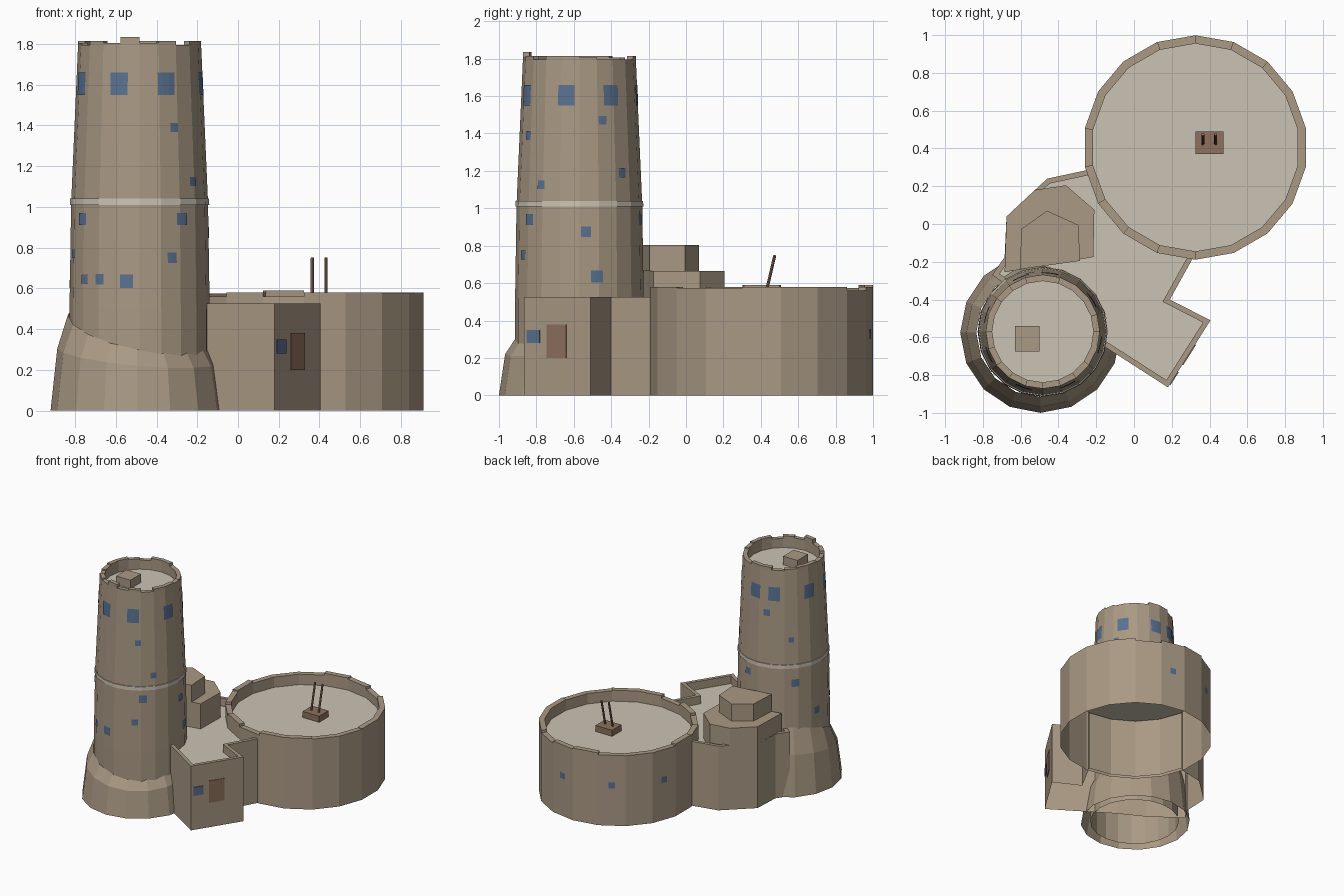
import bpy, bmesh, math, random
from math import sin, cos, radians
from mathutils import Vector

random.seed(4)
cube = bpy.data.objects.get("Cube")
if cube:
    bpy.data.objects.remove(cube)


def material(name, rgb):
    m = bpy.data.materials.new(name)
    m.use_nodes = True
    m.diffuse_color = (*rgb, 1)
    m.node_tree.nodes["Principled BSDF"].inputs["Base Color"].default_value = (*rgb, 1)
    return m


STONE = material("tan stone", (0.40, 0.32, 0.23))
PALE = material("pale paving", (0.60, 0.54, 0.455))
GLASS = material("blue glass", (0.10, 0.165, 0.28))
WOOD = material("brown wood", (0.27, 0.165, 0.11))


def finish(name, bm, *mats):
    bmesh.ops.remove_doubles(bm, verts=bm.verts, dist=1e-5)
    me = bpy.data.meshes.new(name)
    bm.to_mesh(me)
    bm.free()
    for m in mats:
        me.materials.append(m)
    ob = bpy.data.objects.new(name, me)
    bpy.context.collection.objects.link(ob)
    return ob


def polar(c, r, deg):
    """Point around c; 0 degrees is the front, 90 is +x."""
    return (c[0] + r * sin(radians(deg)), c[1] - r * cos(radians(deg)))


def lathe(name, c, profile, n, mats, floor=False):
    """Turn (radius, height) points; heights may be functions of the angle."""
    bm = bmesh.new()
    rings = []
    for i in range(n):
        a = 360 * i / n
        rings.append([bm.verts.new((*polar(c, r, a), z(a) if callable(z) else z))
                      for r, z in profile])
    for i in range(n):
        p, q = rings[i], rings[(i + 1) % n]
        for j in range(len(profile) - 1):
            f = bm.faces.new((p[j], q[j], q[j + 1], p[j + 1]))
    if floor:
        bm.faces.new([r[-1] for r in rings]).material_index = 1
    return finish(name, bm, *mats)


def prism(bm, pts, z0, z1):
    lo = [bm.verts.new((x, y, z0)) for x, y in pts]
    hi = [bm.verts.new((x, y, z1)) for x, y in pts]
    bm.faces.new(lo[::-1])
    top = bm.faces.new(hi)
    n = len(pts)
    for i in range(n):
        j = (i + 1) % n
        bm.faces.new((lo[i], lo[j], hi[j], hi[i]))
    return top


def block(name, pts, z0, z1, mat):
    bm = bmesh.new()
    prism(bm, pts, z0, z1)
    return finish(name, bm, mat)


def rect(x0, x1, y0, y1):
    return [(x0, y0), (x1, y0), (x1, y1), (x0, y1)]


def merlons(name, c, ro, ri, n, z, rises):
    """Uneven raised blocks on a round parapet, one per side."""
    bm = bmesh.new()
    for i in range(n):
        if rises[i]:
            a, b = 360 * i / n, 360 * (i + 1) / n
            prism(bm, [polar(c, ro, a), polar(c, ro, b),
                       polar(c, ri, b), polar(c, ri, a)], z, z + rises[i])
    finish(name, bm, STONE)


def windows(name, c, radius, items):
    """Thin panes wrapped on a round wall: (angle, height, width, tallness)."""
    bm = bmesh.new()
    for a, z, w, h in items:
        cols = []
        for k in range(4):
            pair = []
            for zz in (z - h / 2, z + h / 2):
                r = radius(zz)
                pair.append(bm.verts.new((*polar(c, r, a + math.degrees(w / r) * (k / 3 - 0.5)), zz)))
            cols.append(pair)
        for p, q in zip(cols, cols[1:]):
            bm.faces.new((p[0], q[0], q[1], p[1]))
    finish(name, bm, GLASS)


# Tall tower: tapered hollow shaft with a sunken roof
T = (-0.483, -0.57)
SHAFT = [(0.345, 0), (0.344, 0.5), (0.336, 1.02), (0.302, 1.795)]


def shaft_radius(z):
    for (r0, z0), (r1, z1) in zip(SHAFT, SHAFT[1:]):
        if z <= z1:
            return r0 + (r1 - r0) * (z - z0) / (z1 - z0) + 0.002


lathe("tower_shaft", T, SHAFT + [(0.268, 1.795), (0.268, 1.72)], 20, (STONE, PALE), True)
rises = [random.choice((0, 0.01, 0.02, 0.02)) for i in range(20)]
rises[19] = 0.04
merlons("tower_merlons", T, 0.302, 0.268, 20, 1.795, rises)
lathe("tower_band", T, [(0.33, 1.01), (0.342, 1.01), (0.341, 1.04), (0.33, 1.04)], 20, (PALE,))
block("roof_hatch", rect(-0.63, -0.5, -0.675, -0.54), 1.72, 1.79, STONE)

# Flared foot whose upper edge climbs toward the back
lathe("tower_foot", (-0.495, -0.575), [
    (0.425, 0),
    (0.392, lambda a: 0.27 - 0.05 * cos(radians(a)) - 0.035 * sin(radians(a))),
    (0.34, lambda a: 0.41 - 0.11 * cos(radians(a)) - 0.06 * sin(radians(a)))], 16, (STONE,))

# Tower windows
panes = [(a, 1.605, 0.09, 0.11) for a in (-67, -19, 25, 77, 123, 173, 202, 253)]
for a, z, s in [(32, 1.39, 0.045), (52, 1.125, 0.045), (-56, 0.94, 0.06), (38, 0.94, 0.06),
                (-71, 0.77, 0.04), (28, 0.75, 0.05), (-52, 0.645, 0.045), (-35, 0.645, 0.05),
                (-11, 0.635, 0.065), (113, 1.47, 0.045), (134, 1.19, 0.05), (96, 0.875, 0.055),
                (106, 0.635, 0.065), (164, 0.94, 0.055), (192, 1.45, 0.05), (225, 1.24, 0.04),
                (230, 0.89, 0.06), (261, 0.63, 0.055)]:
    panes.append((a, z, s, s))
windows("tower_windows", T, shaft_radius, panes)

# Wide round drum, open underneath
D = (0.325, 0.405)
lathe("drum", D, [(0.594, 0), (0.594, 0.56), (0.55, 0.56), (0.55, 0.49)], 18, (STONE, PALE), True)
merlons("drum_merlons", D, 0.594, 0.55, 18, 0.56,
        [random.choice((0, 0.015, 0.02, 0.03)) for i in range(18)])
windows("drum_windows", D, lambda z: 0.588, [(a, 0.33, 0.05, 0.05) for a in (170, 210, 250)])

# Gun mount with twin leaning barrels on the drum roof
block("gun_base", rect(0.325, 0.475, 0.37, 0.49), 0.49, 0.54, WOOD)
for side, x in (("right", 0.365), ("left", 0.432)):
    a, b = Vector((x, 0.425, 0.535)), Vector((x, 0.475, 0.75))
    bpy.ops.mesh.primitive_cylinder_add(vertices=8, radius=0.008, depth=(b - a).length,
                                        location=(a + b) / 2)
    ob = bpy.context.object
    ob.name = side + "_barrel"
    ob.rotation_euler = (b - a).to_track_quat("Z", "Y").to_euler()
    ob.data.materials.append(WOOD)

# Courtyard joining both towers, with a parapet around a sunken floor
gate_a, gate_b = Vector((0.18, -0.865, 0)), Vector((0.405, -0.51, 0))
outline = [gate_a.xy, gate_b.xy, (0.19, -0.40)]
outline += [polar(D, 0.562, -a) for a in range(0, 81, 20)]
outline += [(-0.25, 0.285), (-0.46, 0.24), (-0.675, 0.04), (-0.685, -0.175), (-0.75, -0.27),
            (-0.5, -0.45), (-0.3, -0.557)]
bm = bmesh.new()
yard = prism(bm, outline, 0, 0.525)
bmesh.ops.delete(bm, geom=[f for f in bm.faces if all(v.co.z < 0.01 for v in f.verts)],
                 context="FACES_ONLY")
bmesh.ops.inset_region(bm, faces=[yard], thickness=0.028, use_even_offset=True)
walls = bmesh.ops.extrude_discrete_faces(bm, faces=[yard])["faces"]
for f in walls:
    f.material_index = 1
    bmesh.ops.translate(bm, verts=f.verts, vec=(0, 0, -0.065))
finish("courtyard", bm, STONE, PALE)

# Stepped turret behind the tall tower
block("turret_lower", [(-0.685, -0.255), (-0.215, -0.175), (-0.21, 0.075), (-0.36, 0.205),
                       (-0.525, 0.18), (-0.675, 0.04)], 0.4, 0.665, STONE)
block("turret_upper", [(-0.605, -0.24), (-0.285, -0.195), (-0.295, -0.005), (-0.46, 0.07),
                       (-0.595, -0.025)], 0.665, 0.805, STONE)

# Gate door and window as thin plates on the angled wall
along = (gate_b - gate_a).normalized()
out = Vector((along.y, -along.x, 0))
for name, t, w, z0, z1, mat in (("gate_door", 0.49, 0.125, 0.2, 0.38, WOOD),
                                ("gate_window", 0.14, 0.08, 0.28, 0.35, GLASS)):
    mid = gate_a.lerp(gate_b, t)
    p, q = mid - along * w / 2, mid + along * w / 2
    pts = [p + out * 0.005, q + out * 0.005, q - out * 0.003, p - out * 0.003]
    block(name, [v.xy for v in pts], z0, z1, mat)
